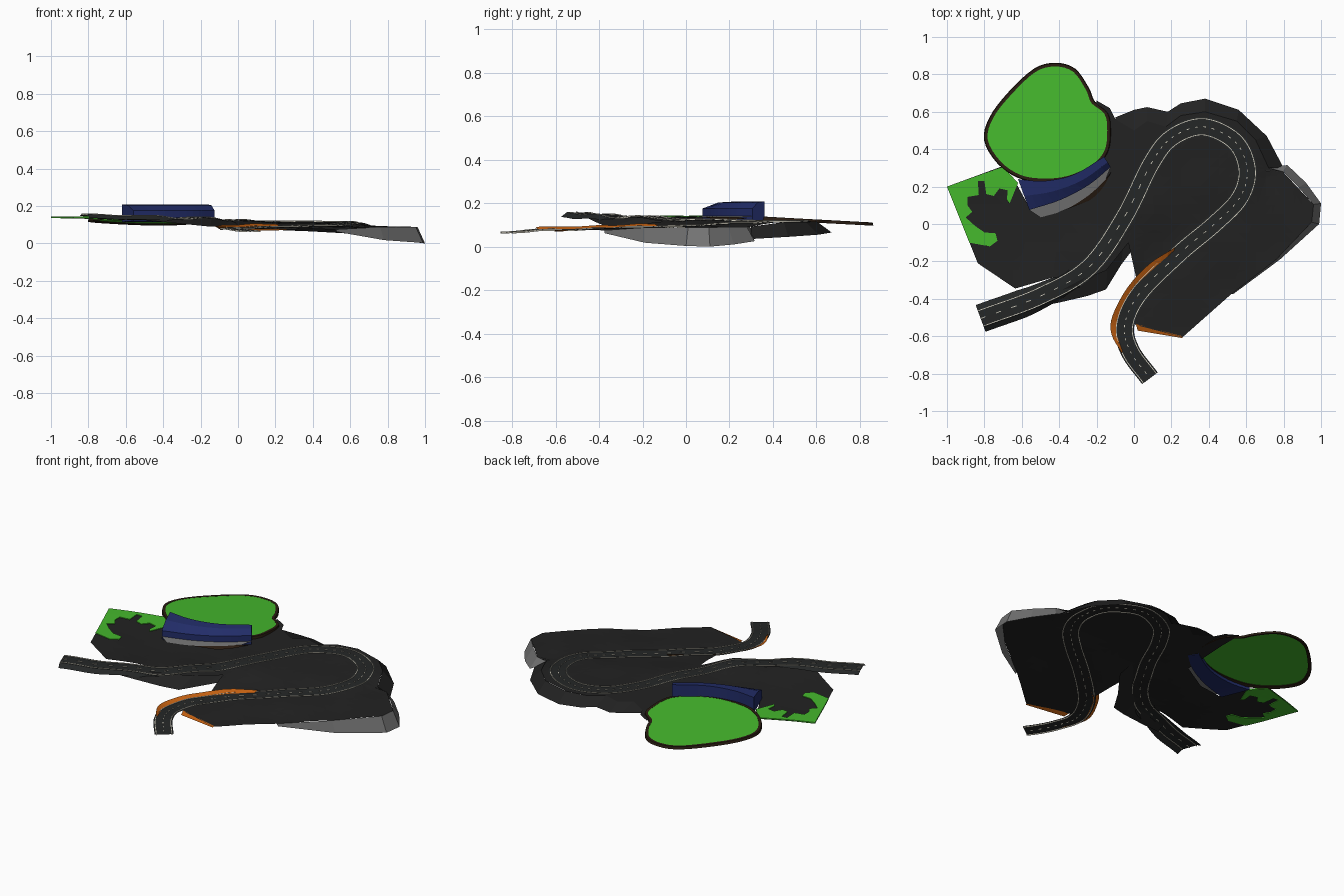
import bpy, bmesh, math
from mathutils import Vector

cube = bpy.data.objects.get("Cube")
if cube:
    bpy.data.objects.remove(cube, do_unlink=True)


def material(name, r, g, b):
    mat = bpy.data.materials.new(name)
    mat.use_nodes = True
    mat.diffuse_color = (r, g, b, 1)
    shader = mat.node_tree.nodes["Principled BSDF"]
    shader.inputs["Base Color"].default_value = (r, g, b, 1)
    shader.inputs["Roughness"].default_value = 0.9
    return mat


GROUND = material("dark ground", .016, .016, .016)
ROAD = material("road asphalt", .018, .020, .020)
PAINT = material("road paint", .65, .62, .52)
GRASS = material("grass green", .06, .48, .026)
RIM = material("dark brown", .023, .012, .006)
BLUE = material("stand blue", .016, .026, .14)
ORANGE = material("orange bank", .56, .12, .006)
GREY = material("concrete grey", .17, .17, .17)

# Terrain heights at known spots, blended smoothly between them
SPOTS = [(-1, .2, .14), (-.83, -.5, .155), (-.82, -.2, .14), (-.5, -.4, .148),
         (-.5, .05, .125), (-.2, -.2, .14), (-.15, .35, .12), (0, .1, .125),
         (.1, .4, .118), (.37, .52, .117), (.35, .25, .112), (.58, .4, .115),
         (.6, .25, .11), (.95, .1, .088), (.75, .25, .088), (.76, -.19, .088),
         (.5, 0, .092), (.24, -.16, .088), (.52, -.37, .075), (.03, -.37, .08),
         (-.05, -.54, .075), (.26, -.6, .075), (.08, -.83, .064)]


def height(x, y):
    total = weight = 0
    for sx, sy, sz in SPOTS:
        w = 1 / (math.hypot(x - sx, y - sy) + .02) ** 3
        total += w * sz
        weight += w
    return total / weight


def finish(bm, name, mat, thickness=0, closed=False):
    if closed:
        bmesh.ops.recalc_face_normals(bm, faces=bm.faces)
    else:
        bm.normal_update()
        down = [f for f in bm.faces if f.normal.z < 0]
        bmesh.ops.reverse_faces(bm, faces=down)
    mesh = bpy.data.meshes.new(name)
    bm.to_mesh(mesh)
    bm.free()
    mesh.materials.append(mat)
    obj = bpy.data.objects.new(name, mesh)
    bpy.context.collection.objects.link(obj)
    if thickness:
        mod = obj.modifiers.new("plate", "SOLIDIFY")
        mod.thickness = thickness
        mod.offset = 0
    return obj


def drape(name, outline, mat, thickness=0, rule=height):
    """Flat outline, cut into cells and laid over the terrain."""
    bm = bmesh.new()
    bm.faces.new([bm.verts.new((x, y, 0)) for x, y in outline])
    bmesh.ops.triangulate(bm, faces=bm.faces[:])
    for axis in (Vector((1, 0, 0)), Vector((0, 1, 0))):
        for i in range(-19, 20):
            geom = bm.verts[:] + bm.edges[:] + bm.faces[:]
            bmesh.ops.bisect_plane(bm, geom=geom, plane_co=axis * (i * .05 + .003),
                                   plane_no=axis)
    bmesh.ops.triangulate(bm, faces=bm.faces[:])
    for v in bm.verts:
        v.co.z = rule(v.co.x, v.co.y)
    return finish(bm, name, mat, thickness)


def loft(name, rows, mat, thickness=0, closed=False):
    """Quads between neighbouring rows of points; closed makes a capped tube."""
    bm = bmesh.new()
    grid = [[bm.verts.new(p) for p in row] for row in rows]
    n = len(grid[0])
    for a, b in zip(grid, grid[1:]):
        for i in range(n if closed else n - 1):
            j = (i + 1) % n
            bm.faces.new((a[i], a[j], b[j], b[i]))
    if closed:
        bm.faces.new(grid[0])
        bm.faces.new(grid[-1])
    return finish(bm, name, mat, thickness, closed)


def spline(points, steps, loop=False):
    """Catmull-Rom curve through the points."""
    p = [Vector(q) for q in points]
    if loop:
        p = [p[-1]] + p + p[:2]
    else:
        p = [2 * p[0] - p[1]] + p + [2 * p[-1] - p[-2]]
    out = []
    for a, b, c, d in zip(p, p[1:], p[2:], p[3:]):
        for i in range(steps):
            t = i / steps
            out.append(.5 * (2 * b + (c - a) * t + (2 * a - 5 * b + 4 * c - d) * t ** 2
                             + (3 * b - a - 3 * c + d) * t ** 3))
    return out if loop else out + [p[-2]]


def on_ground(x, y, lift=0):
    return (x, y, height(x, y) + lift)


# Main dark ground sheet
ground = [(-1, .2), (-.835, -.21), (-.635, -.345), (-.43, -.285), (-.3, -.31),
          (-.15, -.25), (-.03, -.1), (.055, -.055), (.2, -.15), (.03, -.37),
          (-.04, -.5), (.01, -.54), (.26, -.605), (.52, -.375), (.76, -.19),
          (.95, .01), (.96, .105), (.795, .28), (.72, .3), (.65, .45), (.55, .55),
          (.38, .6), (.25, .58), (.17, .52), (.07, .55), (0, .5), (-.1, .56),
          (-.13, .62), (-.2, .66), (-.2, .5), (-.13, .3), (-.22, .2), (-.4, .09),
          (-.55, .07), (-.62, .2), (-.7, .31)]
drape("ground", ground, GROUND)

# Grass corner with a ragged inner edge
grass = [(-1, .2), (-.7, .305), (-.62, .22), (-.665, .11), (-.68, .13), (-.675, .18),
         (-.72, .19), (-.75, .15), (-.79, .16), (-.8, .23), (-.835, .23), (-.83, .155),
         (-.89, .145), (-.89, .1), (-.865, .065), (-.9, .035), (-.85, -.01),
         (-.8, -.045), (-.74, -.05), (-.73, -.09), (-.77, -.12), (-.88, -.1)]
drape("grass_corner", grass, GRASS, .008)

# Sloping earth banks behind the loop and below the left road
back_bank = [(-.1, .56, -.1, .57, .1), (0, .5, 0, .61, .09), (.07, .55, .07, .625, .08),
             (.17, .52, .18, .6, .075), (.25, .58, .25, .645, .07),
             (.38, .6, .38, .67, .065), (.55, .55, .56, .61, .055),
             (.65, .45, .71, .47, .045), (.72, .3, .8, .3, .035)]
front_bank = [(-.55, -.42, -.55, -.45, .13), (-.4, -.36, -.4, -.42, .115),
              (-.25, -.28, -.25, -.385, .1), (-.14, -.2, -.15, -.35, .09),
              (-.05, -.06, -.07, -.22, .09), (.05, .05, .05, -.06, .1)]
for name, bank in (("back_bank", back_bank), ("front_bank", front_bank)):
    loft(name, [[on_ground(a, b), (c, d, z)] for a, b, c, d, z in bank], GROUND)

# Grey retaining wall round the right corner
wall = [(.7, .285, .7, .3, .085), (.795, .28, .82, .315, .025), (.88, .195, .92, .22, .01),
        (.96, .105, 1, .11, 0), (.95, .01, .99, 0, .003), (.76, -.19, .78, -.19, .018),
        (.52, -.375, .53, -.375, .062)]
loft("retaining_wall", [[on_ground(a, b), (c, d, z)] for a, b, c, d, z in wall], GREY)

# Winding road
centre = spline([(-.82, -.505), (-.5, -.385), (-.24, -.23), (-.05, .04), (.09, .32),
                 (.2, .46), (.37, .52), (.54, .44), (.605, .29), (.565, .14), (.43, 0),
                 (.24, -.16), (.03, -.37), (-.05, -.54), (-.02, -.68), (.085, -.825)], 12)
sides = []
for i, p in enumerate(centre):
    t = centre[min(i + 1, len(centre) - 1)] - centre[max(i - 1, 0)]
    sides.append(Vector((-t.y, t.x)).normalized())


def road_row(i, offsets, lift=0):
    return [on_ground(*(centre[i] + sides[i] * o), lift) for o in offsets]


rows = []
for i, p in enumerate(centre):
    w = .052 + .024 * min(1, max(0, (-p.x - .3) / .3))
    row = road_row(i, (-w, -.048, 0, .048, w), .002)
    if w > .055:
        row[0] = (*row[0][:2], row[0][2] - .02)
        row[-1] = (*row[-1][:2], row[-1][2] - .01)
    rows.append(row)
loft("road", rows, ROAD)

# Painted edge lines and centre dashes
for name, o in (("right_edge_line", -.043), ("left_edge_line", .043)):
    loft(name, [road_row(i, (o - .002, o + .002), .001) for i in range(len(centre))],
         PAINT, .009)
for i in range(0, len(centre) - 1, 3):
    loft("centre_dash", [road_row(k, (-.002, .002), .001) for k in (i, i + 1)], PAINT, .009)

# Orange banking on the outside of the lower bend
inner = spline([(.21, -.15), (.08, -.27), (-.01, -.36), (-.08, -.5), (-.09, -.58),
                (-.06, -.68)], 4)
outer = spline([(.22, -.125), (.08, -.215), (-.035, -.34), (-.115, -.49), (-.12, -.59),
                (-.065, -.69)], 4)
loft("orange_bank", [[on_ground(*a), on_ground(*b, .014)] for a, b in zip(inner, outer)],
     ORANGE)
loft("orange_verge", [[on_ground(.01, -.535, .002), on_ground(.02, -.57, -.008)],
                      [on_ground(.26, -.6, .002), on_ground(.26, -.61, -.004)]], ORANGE)


# Raised lawn with a brown rim
def lawn_height(x, y):
    return .141 - .055 * (y - .25)


shore = spline([(-.79, .45), (-.76, .57), (-.66, .7), (-.53, .82), (-.42, .85), (-.32, .82),
                (-.25, .72), (-.22, .65), (-.15, .59), (-.135, .5), (-.15, .39), (-.22, .31),
                (-.35, .25), (-.48, .235), (-.61, .255), (-.72, .33)], 4, True)
drape("lawn", shore, GRASS, .004, lawn_height)
middle = Vector((-.46, .52))
edge = []
for p in shore + shore[:1]:
    out = (p - middle).normalized()
    z = lawn_height(*p)
    profile = ((-.008, .003), (.008, .003), (.012, -.012), (-.008, -.006))
    edge.append([(*(p + out * o), z + dz) for o, dz in profile])
loft("lawn_rim", edge, RIM, 0, True)

# Curved blue grandstand
back = spline([(-.62, .24), (-.48, .23), (-.32, .265), (-.16, .36)], 4)
front = spline([(-.56, .075), (-.39, .13), (-.24, .21), (-.125, .305)], 4)
stand = []
for a, b in zip(back, front):
    ridge = a.lerp(b, .55)
    stand.append([(*b, .12), (*b, .175), (*ridge, .203), (*a, .208), (*a, .115)])
loft("grandstand", stand, BLUE, 0, True)

# Grey apron and brown edging before the stand
apron = spline([(-.5, .035), (-.37, .075), (-.24, .155), (-.15, .24)], 4)
kerb = spline([(-.35, .07), (-.24, .125), (-.17, .19), (-.12, .28)], 4)
loft("stand_apron", [[(*a, .133), (*b, .14)] for a, b in zip(apron, front)], GREY)
loft("apron_edging", [[(*a, .128), (*b, .136)] for a, b in zip(kerb[4:], apron[4:])], RIM)
